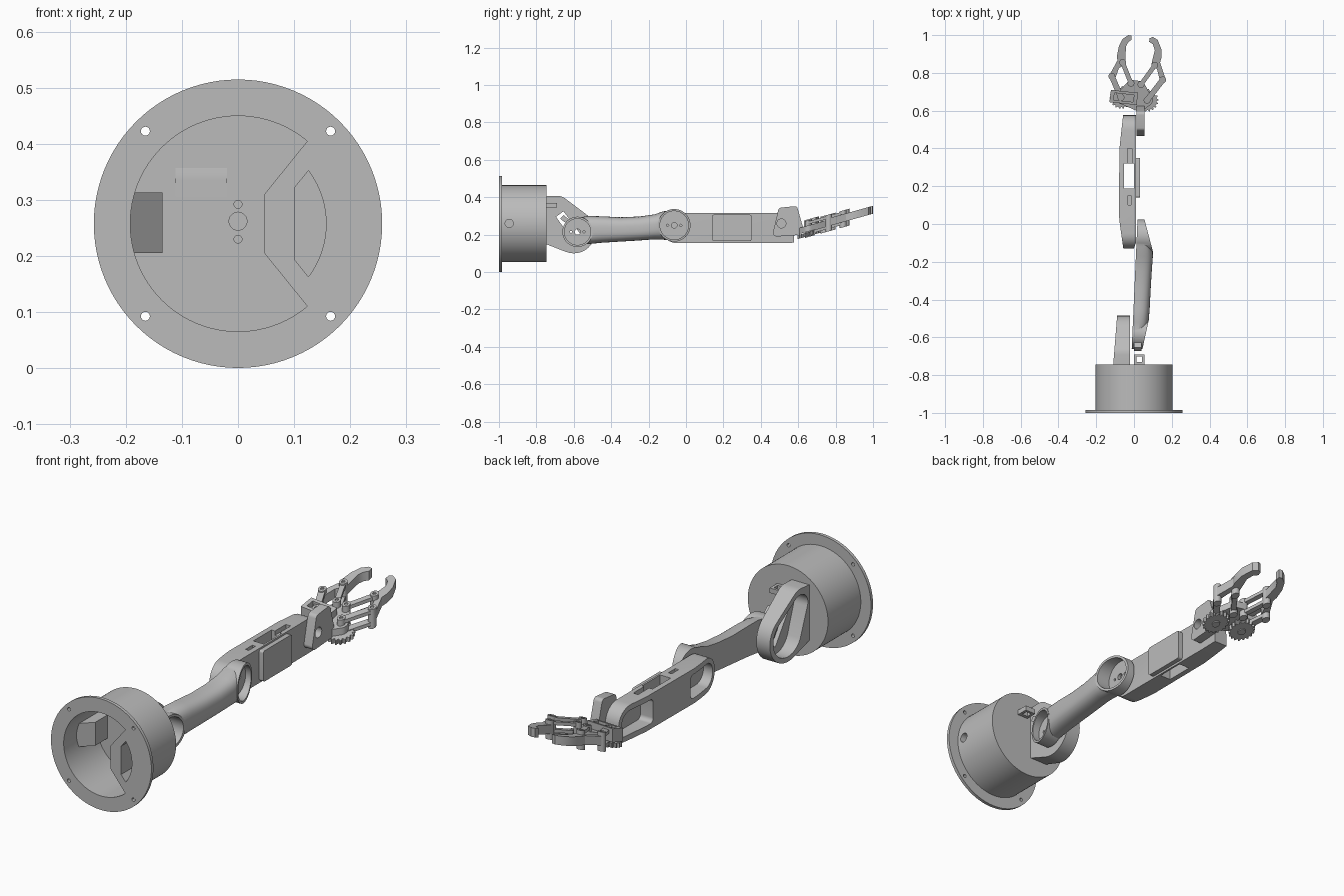
import bpy, bmesh
from math import cos, sin, pi, radians
from mathutils import Vector, geometry

cube = bpy.data.objects.get("Cube")
if cube:
    bpy.data.objects.remove(cube)

grey = bpy.data.materials.new("plain grey")
grey.use_nodes = True
grey.diffuse_color = (0.5, 0.5, 0.5, 1)
for node in grey.node_tree.nodes:
    if node.type == 'BSDF_PRINCIPLED':
        node.inputs["Base Color"].default_value = (0.5, 0.5, 0.5, 1)


def finish(name, bm):
    bmesh.ops.recalc_face_normals(bm, faces=bm.faces)
    mesh = bpy.data.meshes.new(name)
    bm.to_mesh(mesh)
    bm.free()
    mesh.materials.append(grey)
    obj = bpy.data.objects.new(name, mesh)
    bpy.context.collection.objects.link(obj)
    return obj


def prism(name, pts, axis, lo, hi):
    """Extrude a 2D outline along an axis."""
    place = {'x': lambda a, b, h: (h, a, b), 'y': lambda a, b, h: (a, h, b),
             'z': lambda a, b, h: (a, b, h)}[axis]
    bm = bmesh.new()
    low, high = [[bm.verts.new(place(a, b, h)) for a, b in pts] for h in (lo, hi)]
    bm.faces.new(low)
    bm.faces.new(high)
    for i in range(len(pts)):
        j = (i + 1) % len(pts)
        bm.faces.new((low[i], low[j], high[j], high[i]))
    return finish(name, bm)


def arc(a, b, r, start=0, end=360, n=48):
    count = n if end - start == 360 else n + 1
    angles = [radians(start + (end - start) * i / n) for i in range(count)]
    return [(a + r * cos(t), b + r * sin(t)) for t in angles]


def rect(a0, a1, b0, b1):
    return [(a0, b0), (a1, b0), (a1, b1), (a0, b1)]


def hull(*parts):
    """Outline wrapped round circles (a, b, r) and points (a, b)."""
    pts = []
    for p in parts:
        pts += arc(*p, n=32) if len(p) == 3 else [p]
    return [pts[i] for i in geometry.convex_hull_2d([Vector(p) for p in pts])]


def combine(obj, others, operation='DIFFERENCE'):
    for other in others:
        mod = obj.modifiers.new("cut", 'BOOLEAN')
        mod.operation = operation
        mod.object = other
    bpy.context.view_layer.update()
    result = obj.evaluated_get(bpy.context.evaluated_depsgraph_get())
    mesh = bpy.data.meshes.new_from_object(result)
    obj.modifiers.clear()
    obj.data = mesh
    for other in others:
        bpy.data.objects.remove(other)
    return obj


def warp(obj, rule):
    for v in obj.data.vertices:
        v.co = rule(v.co)
    return obj


# Base: flange, hollow drum, inner pillar and ramp
MID = 0.2575
bolts = [prism("bolt_hole", arc(x, MID + z, 0.008, n=16), 'y', -1.1, -0.9)
         for x in (-0.165, 0.165) for z in (-0.165, 0.165)]
combine(prism("base_flange", arc(0, MID, 0.257, n=96), 'y', -1, -0.985),
        [prism("bore", arc(0, MID, 0.192, n=96), 'y', -1.1, -0.9)] + bolts)
floor_holes = [prism("floor_hole", arc(0, z, r, n=24), 'y', -0.78, -0.75)
               for z, r in ((0.262, 0.016), (0.292, 0.007), (0.23, 0.007))]
combine(prism("base_drum", arc(0, MID + 0.002, 0.205, n=96), 'y', -0.99, -0.745),
        [prism("bore", arc(0, MID, 0.192, n=96), 'y', -1.1, -0.76),
         prism("side_hole", arc(-0.945, 0.26, 0.022, n=24), 'x', 0.17, 0.3)] + floor_holes)
combine(prism("inner_pillar", [(0.047, 0.205)] + arc(0, MID, 0.193, -50, 50) + [(0.047, 0.31)],
              'y', -1, -0.755),
        [prism("pocket", [(0.102, 0.192)] + arc(0, MID, 0.157, -37, 37) + [(0.102, 0.323)],
               'y', -1.1, -0.77),
         prism("side_hole", arc(-0.945, 0.26, 0.022, n=24), 'x', 0.17, 0.3)])
prism("inner_ramp", [(-0.196, -0.91), (-0.135, -0.85), (-0.135, -0.755), (-0.196, -0.755)],
      'z', 0.205, 0.313)

# Shoulder bracket: tapered ring-edged tray with a motor window
bracket = prism("shoulder_bracket", hull((-0.6, 0.215, 0.115), (-0.69, 0.335, 0.073),
                                         (-0.75, 0.405), (-0.75, 0.15)), 'x', -0.11, -0.02)
warp(bracket, lambda c: c + Vector((0.08 * (c.y + 0.745) if c.x < -0.06 else 0, 0, 0)))
combine(bracket, [
    prism("tray", hull((-0.6, 0.215, 0.092), (-0.685, 0.33, 0.05)), 'x', -0.2, -0.04),
    prism("window", [(-0.595, 0.155), (-0.555, 0.19), (-0.655, 0.325), (-0.695, 0.295)],
          'x', -0.2, 0)])
combine(prism("cable_loop", rect(0, 0.055, -0.75, -0.69), 'z', 0.345, 0.368),
        [prism("loop_hole", rect(0.013, 0.042, -0.73, -0.702), 'z', 0.3, 0.4)])
prism("shoulder_tab", [(-0.672, 0.285), (-0.655, 0.305), (-0.625, 0.28), (-0.64, 0.26)],
      'x', 0, 0.04)


# Upper arm: rounded loft between two slanted cups
def inner_x(y):
    return -0.012 + (y + 0.66) * 0.045


stations = [(-0.58, 0.065, 0.145, 0.29), (-0.52, 0.077, 0.15, 0.3), (-0.45, 0.083, 0.157, 0.298),
            (-0.35, 0.088, 0.163, 0.293), (-0.25, 0.094, 0.169, 0.297),
            (-0.17, 0.1, 0.175, 0.308), (-0.12, 0.098, 0.173, 0.325), (-0.063, 0.08, 0.168, 0.33)]
bm = bmesh.new()
rings = []
for y, outer, low, high in stations:
    ring = []
    for i in range(25):
        t = -pi / 2 + pi * i / 24
        s = sin(t)
        bulge = max(cos(t), 0) ** 0.6
        side = (abs(s) ** 0.75) * (1 if s > 0 else -1)
        x = inner_x(y) + (outer - inner_x(y)) * bulge
        ring.append(bm.verts.new((x, y, (low + high) / 2 + (high - low) / 2 * side)))
    rings.append(ring)
for one, two in zip(rings, rings[1:]):
    for i in range(25):
        j = (i + 1) % 25
        bm.faces.new((one[i], one[j], two[j], two[i]))
bm.faces.new(rings[0])
bm.faces.new(rings[-1])
arm = finish("upper_arm", bm)


def cup(y, z, r, face):
    body = prism("cup", arc(y, z, r, n=64), 'x', 0, 0.1)
    return warp(body, lambda c: Vector((face(c.y) if c.x > 0.05 else inner_x(c.y), c.y, c.z)))


combine(arm, [cup(-0.58, 0.215, 0.081, lambda y: 0.045 + (y + 0.66) * 0.22),
              cup(-0.063, 0.25, 0.087, lambda y: 0.055 + (0.025 - y) * 0.265)], 'UNION')
recesses = []
for y, z, r, depth in ((-0.58, 0.215, 0.07, 0.012), (-0.063, 0.25, 0.076, 0.03)):
    recesses.append(prism("recess", arc(y, z, r, n=64), 'x', depth, 0.3))
    for dy, hole in ((0, 0.015), (-0.035, 0.006), (0.035, 0.006)):
        recesses.append(prism("horn_hole", arc(y + dy, z, hole, n=16), 'x', -0.1, 0.2))
combine(arm, recesses)

# Forearm: side profile trimmed by the plan outline, then hollowed
forearm = prism("forearm", hull((-0.05, 0.235, 0.08), (0.495, 0.235, 0.08), (0.578, 0.157)),
                'x', -0.2, 0.2)
combine(forearm, [prism("plan", [(-0.055, -0.14), (-0.005, -0.14), (0.01, -0.1), (0.01, 0.6),
                                 (-0.055, 0.6), (-0.077, 0.4), (-0.08, 0.05), (-0.075, 0)],
                        'z', 0, 0.5)], 'INTERSECT')
combine(forearm, [
    prism("top_window", rect(-0.053, 0.001, 0.188, 0.32), 'z', 0, 0.5),
    prism("top_slot", rect(-0.035, -0.01, 0.31, 0.4), 'z', 0.295, 0.5),
    prism("small_slot", rect(-0.032, -0.015, 0.1, 0.15), 'z', 0.3, 0.5),
    prism("elbow_opening", hull((-0.055, 0.235, 0.055), (0.06, 0.2, 0.02), (0.06, 0.27, 0.02)),
          'x', -0.2, -0.012),
    prism("wrist_opening", hull((0.37, 0.2, 0.02), (0.37, 0.27, 0.02), (0.5, 0.235, 0.055),
                                (0.54, 0.2, 0.02)), 'x', -0.2, -0.012)])
cover = prism("forearm_cover", hull((0.15, 0.175, 0.01), (0.34, 0.175, 0.01),
                                    (0.15, 0.297, 0.01), (0.34, 0.297, 0.01)), 'x', 0.002, 0.032)

# Wrist link
combine(prism("wrist_link", hull((0.485, 0.21, 0.02), (0.512, 0.325, 0.02), (0.58, 0.334, 0.018),
                                 (0.61, 0.24, 0.015), (0.6, 0.21, 0.012)), 'x', 0.012, 0.055),
        [prism("wrist_hole", arc(0.51, 0.26, 0.024, n=24), 'x', -0.1, 0.2)])


# Gripper: drawn flat, then tilted upwards
def tilted(name, pts, lo, hi, cutters=()):
    obj = prism(name, pts, 'z', lo, hi)
    if cutters:
        combine(obj, list(cutters))
    return warp(obj, lambda c: Vector((c.x, c.y, c.z + 0.225 + 0.28 * (c.y - 0.61))))


tilted("gripper_plate", hull((-0.07, 0.668, 0.03), (0.069, 0.655, 0.03), (-0.016, 0.745, 0.018),
                             (0.037, 0.738, 0.018), (0.03, 0.62, 0.025)), -0.02, 0.012)
tilted("motor_holder", [(-0.13, 0.645), (0.015, 0.63), (0.02, 0.695), (-0.122, 0.71)],
       -0.018, 0.045,
       [prism("pocket", [(-0.108, 0.657), (-0.005, 0.646), (0.0, 0.682), (-0.103, 0.694)],
              'z', 0.02, 0.1)])

left_finger = [(-0.135, 0.78), (-0.12, 0.765), (-0.1, 0.768), (-0.08, 0.825), (-0.045, 0.845),
               (-0.045, 0.89), (-0.042, 0.94), (-0.03, 0.963), (-0.013, 0.975), (-0.012, 0.997),
               (-0.03, 1.0), (-0.06, 0.98), (-0.08, 0.94), (-0.09, 0.89), (-0.088, 0.865)]
right_finger = [(0.168, 0.765), (0.158, 0.748), (0.138, 0.755), (0.122, 0.82), (0.092, 0.845),
                (0.1, 0.88), (0.11, 0.92), (0.1, 0.952), (0.08, 0.965), (0.083, 0.984),
                (0.1, 0.99), (0.125, 0.975), (0.145, 0.925), (0.145, 0.88), (0.138, 0.855)]
sides = (("left", right_finger, (0.069, 0.655), (0.152, 0.763), (0.037, 0.738), (0.11, 0.84)),
         ("right", left_finger, (-0.069, 0.67), (-0.117, 0.782), (-0.016, 0.745), (-0.06, 0.855)))
for side, finger, gear, knuckle, inner, middle in sides:
    tilted(side + "_finger", finger, -0.022, 0.02)
    teeth = []
    for i in range(72):
        r = 0.06 if i % 4 < 2 else 0.051
        teeth.append((gear[0] + r * cos(i * pi / 36), gear[1] + r * sin(i * pi / 36)))
    tilted(side + "_gear", teeth, -0.045, -0.024)
    for level, low in (("lower", -0.036), ("upper", 0.018)):
        tilted(f"{side}_{level}_outer_link", hull((*gear, 0.015), (*knuckle, 0.015)),
               low, low + 0.016)
        tilted(f"{side}_{level}_inner_link", hull((*inner, 0.012), (*middle, 0.012)),
               low, low + 0.016)
    for label, (x, y) in (("gear", gear), ("knuckle", knuckle), ("inner", inner),
                          ("middle", middle)):
        tilted(f"{side}_{label}_pin", arc(x, y, 0.018, n=24), -0.05, 0.04,
               [prism("pin_hole", arc(x, y, 0.008, n=16), 'z', 0.025, 0.1)])

# Smooth the rounded parts, keep edges sharp
for obj in bpy.context.scene.objects:
    obj.select_set(obj.type == 'MESH')
bpy.context.view_layer.objects.active = arm
bpy.ops.object.shade_smooth_by_angle(angle=radians(30))
